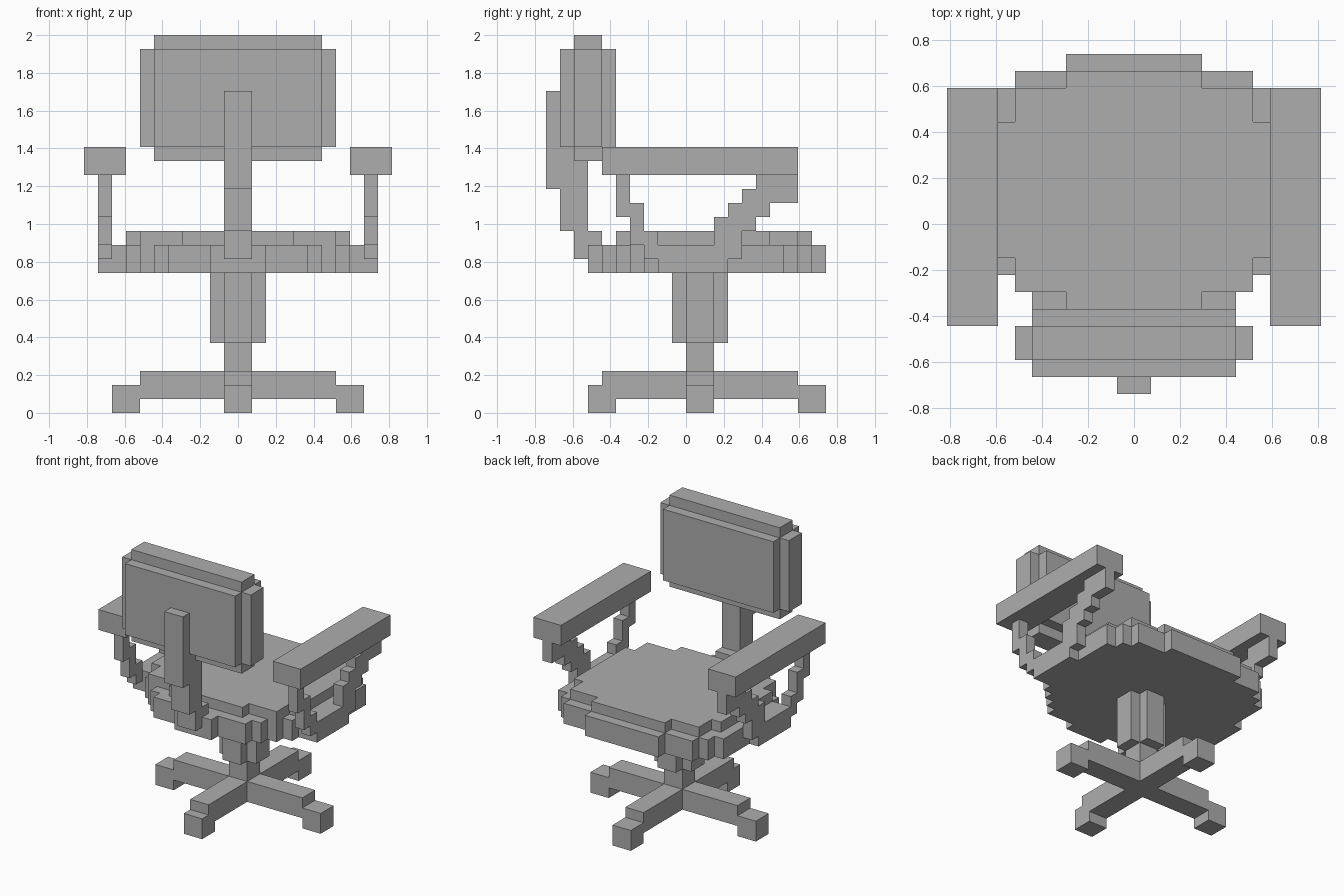
import bpy
import bmesh
from mathutils import Matrix, Vector

UNIT = 2 / 27  # one block of the chunky grid

default_cube = bpy.data.objects.get("Cube")
if default_cube:
    bpy.data.objects.remove(default_cube, do_unlink=True)

grey = bpy.data.materials.new("plain grey")
grey.use_nodes = True
colour = (0.42, 0.42, 0.42, 1)
grey.diffuse_color = colour
shader = next(n for n in grey.node_tree.nodes if n.type == "BSDF_PRINCIPLED")
shader.inputs["Base Color"].default_value = colour


def blocks(name, boxes):
    """One object from boxes given as (x range, y range, z range) in grid units."""
    bm = bmesh.new()
    for ranges in boxes:
        low = Vector([r[0] for r in ranges]) * UNIT
        high = Vector([r[1] for r in ranges]) * UNIT
        placement = Matrix.Translation((low + high) / 2) @ Matrix.Diagonal((*(high - low), 1))
        bmesh.ops.create_cube(bm, size=1, matrix=placement)
    mesh = bpy.data.meshes.new(name)
    bm.to_mesh(mesh)
    bm.free()
    mesh.materials.append(grey)
    obj = bpy.data.objects.new(name, mesh)
    bpy.context.collection.objects.link(obj)
    return obj


def wide(half):
    return (-half, half)


def mirrored(name, boxes):
    """The same blocks on the left (+x) and right (-x)."""
    blocks("left_" + name, boxes)
    flipped = [((-x[1], -x[0]), y, z) for x, y, z in boxes]
    blocks("right_" + name, flipped)


def rounded_slab(name, spans, z):
    """Stepped round slab from (half width, back, front) strips."""
    blocks(name, [(wide(half), (back, front), z) for half, back, front in spans])


# Four-legged base
core = (0, 2)
blocks("base_cross", [(wide(7), core, (1, 3)), (wide(1), (-6, 8), (1, 3))])
mirrored("foot", [((7, 9), core, (0, 2))])
blocks("back_foot", [(wide(1), (-7, -5), (0, 2))])
blocks("front_foot", [(wide(1), (8, 10), (0, 2))])

# Central column and its thicker sleeve
blocks("column", [(wide(1), core, (3, 5))])
blocks("column_sleeve", [(wide(2), core, (5, 10)), (wide(1), (-1, 3), (5, 10))])

# Seat: wide shell with a smaller cushion layer on top
rounded_slab("seat_shell", [
    (2, -7, 10), (4, -6, 10), (5, -6, 9), (6, -5, 9),
    (7, -4, 9), (8, -3, 8), (9, -2, 7),
], (10, 12))
rounded_slab("seat_cushion", [(4, -5, 9), (7, -4, 8), (8, -2, 6)], (12, 13))

# Backrest and the cranked post behind it
blocks("backrest", [
    (wide(6), (-9, -5), (19, 26)),
    (wide(7), (-8, -6), (19, 26)),
    (wide(6), (-8, -6), (18, 27)),
])
blocks("backrest_post", [
    (wide(1), (-8, -6), (11, 13)),
    (wide(1), (-9, -7), (13, 18)),
    (wide(1), (-10, -8), (16, 23)),
])

# Armrests with stepped brackets
mirrored("armrest", [((8, 11), (-6, 8), (17, 19))])
side = (9, 10)
bracket = [
    (side, (-2, 3), (10, 12)),
    (side, (-3, -2), (11, 13)),
    (side, (-4, -3), (12, 15)),
    (side, (-5, -4), (14, 17)),
    (side, (3, 4), (11, 12)),
    (side, (5, 8), (15, 17)),
]
bracket += [(side, (step, step + 2), (step + 10, step + 12)) for step in (2, 3, 4)]
mirrored("arm_bracket", bracket)
